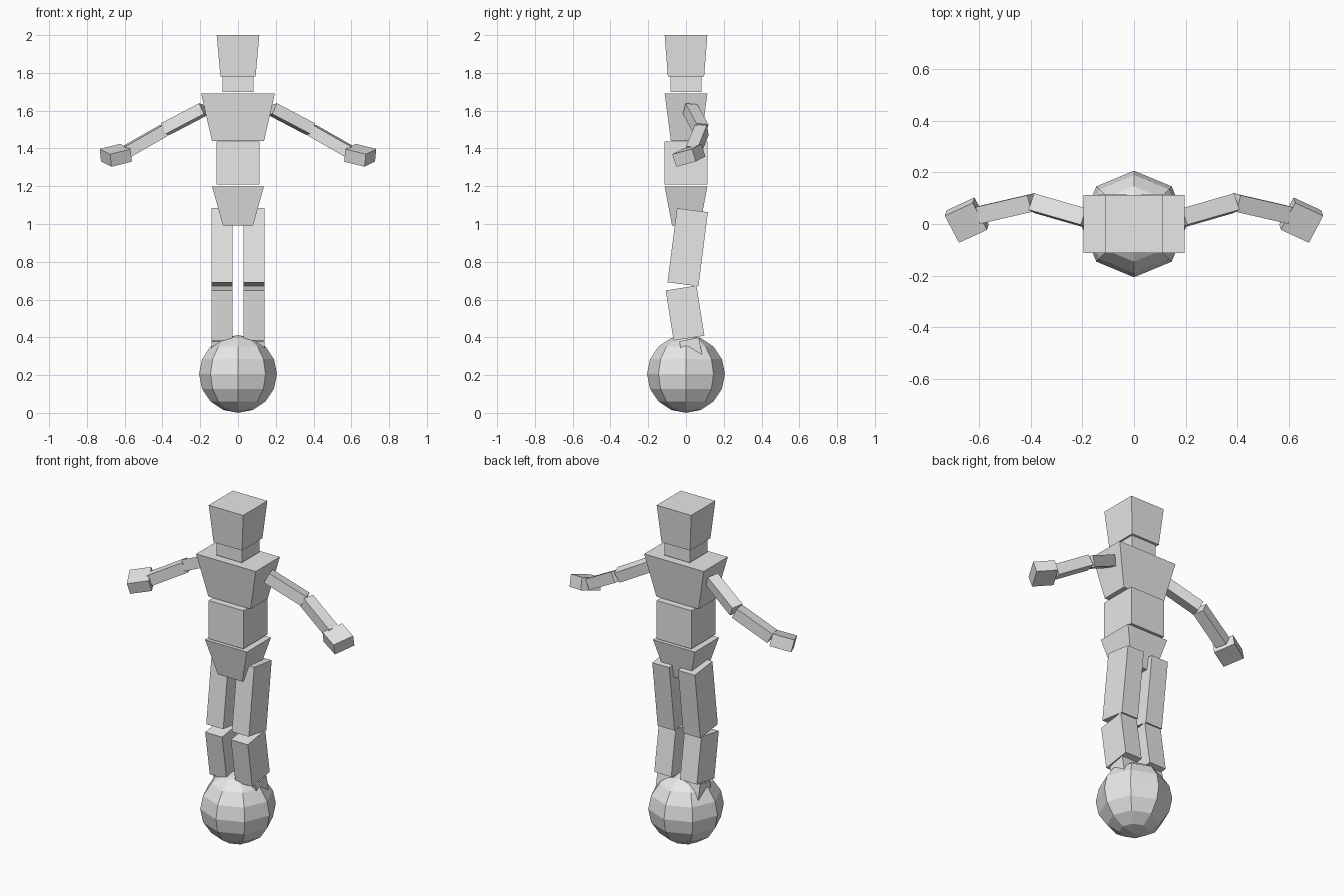
import bpy
import bmesh
from mathutils import Matrix, Vector

if "Cube" in bpy.data.objects:
    bpy.data.objects.remove(bpy.data.objects["Cube"], do_unlink=True)

grey = bpy.data.materials.new("plain_grey")
grey.use_nodes = True
grey.diffuse_color = (0.8, 0.8, 0.8, 1)
grey.node_tree.nodes["Principled BSDF"].inputs["Base Color"].default_value = (0.8, 0.8, 0.8, 1)


def finish(name, bm):
    """Turn a bmesh into a flat-shaded grey object."""
    bmesh.ops.recalc_face_normals(bm, faces=bm.faces)
    mesh = bpy.data.meshes.new(name)
    bm.to_mesh(mesh)
    bm.free()
    mesh.materials.append(grey)
    obj = bpy.data.objects.new(name, mesh)
    bpy.context.collection.objects.link(obj)
    return obj


def block(name, z_low, z_high, low, high):
    """Upright box with separate half sizes (x, y) at its bottom and top."""
    bm = bmesh.new()
    bmesh.ops.create_cube(bm, size=2)
    for v in bm.verts:
        half, z = (high, z_high) if v.co.z > 0 else (low, z_low)
        v.co = (v.co.x * half[0], v.co.y * half[1], z)
    finish(name, bm)


def limb(name, start, end, width, depth, back):
    """Box running from start to end, its depth turned towards back."""
    start, end, back = Vector(start), Vector(end), Vector(back)
    axis = (end - start).normalized()
    deep = (back - axis * back.dot(axis)).normalized()
    side = deep.cross(axis)
    turn = Matrix((side, deep, axis)).transposed().to_4x4()
    size = Matrix.Diagonal((width, depth, (end - start).length, 1))
    bm = bmesh.new()
    bmesh.ops.create_cube(bm, size=1,
                          matrix=Matrix.Translation((start + end) / 2) @ turn @ size)
    finish(name, bm)


# Head and torso
block("head", 1.78, 2.0, (0.093, 0.096), (0.113, 0.113))
block("neck", 1.70, 1.78, (0.082, 0.082), (0.082, 0.082))
block("chest", 1.44, 1.69, (0.138, 0.08), (0.195, 0.113))
block("abdomen", 1.21, 1.436, (0.114, 0.113), (0.114, 0.113))
block("pelvis", 0.993, 1.198, (0.08, 0.074), (0.137, 0.113))

# Arms and legs: start, end, width, depth, direction of the back face
LIMBS = {
    "upper_arm": ((0.183, 0.022, 1.608), (0.385, 0.08, 1.502), 0.063, 0.067, (0, 1, -0.25)),
    "forearm": ((0.39, 0.083, 1.497), (0.59, 0.037, 1.383), 0.063, 0.067, (0, 1, 0.15)),
    "hand": ((0.593, 0.04, 1.377), (0.701, -0.01, 1.35), 0.07, 0.121, (0.046, 0.108, 0.03)),
    "thigh": ((0.084, 0.034, 1.073), (0.084, -0.016, 0.681), 0.111, 0.165, (0, 1, 0)),
    "shin": ((0.084, -0.026, 0.661), (0.084, 0.016, 0.396), 0.111, 0.165, (0, 1, 0)),
    "foot": ((0.084, 0.016, 0.389), (0.084, 0.038, 0.28), 0.111, 0.105, (0, 1, 0)),
}
for side, sign in (("left", 1), ("right", -1)):
    for part, (start, end, width, depth, back) in LIMBS.items():
        a, b, c = [(p[0] * sign, p[1], p[2]) for p in (start, end, back)]
        limb(f"{side}_{part}", a, b, width, depth, c)

# Ball underfoot
ball = bmesh.new()
bmesh.ops.create_uvsphere(ball, u_segments=8, v_segments=8, radius=0.206,
                          matrix=Matrix.Translation((0, 0, 0.206)))
finish("ball", ball)
